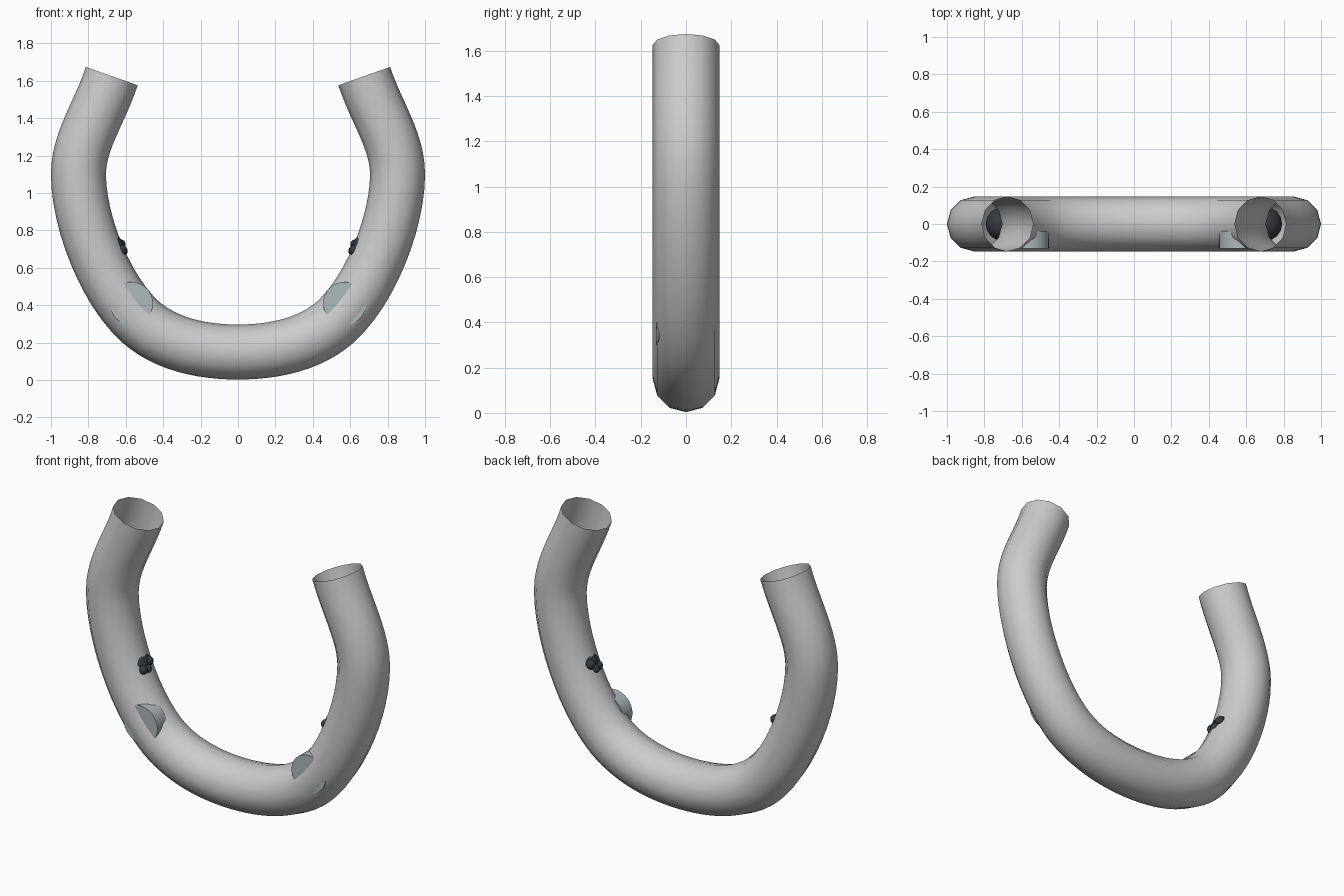
import bpy, math
from mathutils import Vector

if "Cube" in bpy.data.objects:
    bpy.data.objects.remove(bpy.data.objects["Cube"])


def material(name, rgb):
    m = bpy.data.materials.new(name)
    m.diffuse_color = (*rgb, 1)
    m.use_nodes = True
    m.node_tree.nodes["Principled BSDF"].inputs["Base Color"].default_value = m.diffuse_color
    return m


steel = material("blue_grey", (0.42, 0.48, 0.5))
dark = material("dark_grey", (0.04, 0.045, 0.05))

# Curved open tube: centreline (left handle, point, right handle) on the +x half
half = [((-0.2, 0.15), (0, 0.15), (0.2, 0.15)),
        ((0.39, 0.195), (0.52, 0.31), (0.71, 0.48)),
        ((0.853, 0.85), (0.853, 1.1), (0.853, 1.28)),
        ((0.737, 1.435), (0.675, 1.625), (0.65, 1.70))]
flip = lambda p: (-p[0], p[1])
path = [tuple(flip(p) for p in reversed(k)) for k in reversed(half[1:])] + half

# Sample the centreline and sweep a 12-sided ring along it
from mathutils.geometry import interpolate_bezier
pts = []
for a, b in zip(path, path[1:]):
    seg = interpolate_bezier(*[Vector((p[0], 0, p[1])) for p in (a[1], a[2], b[0], b[1])], 13)
    pts += seg if not pts else seg[1:]
SIDES, R = 12, 0.147
verts, faces = [], []
for i, p in enumerate(pts):
    t = (pts[min(i + 1, len(pts) - 1)] - pts[max(i - 1, 0)]).normalized()
    n = Vector((-t.z, 0, t.x))
    for k in range(SIDES):
        a = 2 * math.pi * k / SIDES
        verts.append(p + R * (math.cos(a) * n + math.sin(a) * Vector((0, 1, 0))))
for i in range(len(pts) - 1):
    for k in range(SIDES):
        k2 = (k + 1) % SIDES
        faces.append((i * SIDES + k, i * SIDES + k2, (i + 1) * SIDES + k2, (i + 1) * SIDES + k))
mesh = bpy.data.meshes.new("curved_tube")
mesh.from_pydata(verts, [], faces)
mesh.shade_smooth()
tube = bpy.data.objects.new("curved_tube", mesh)
bpy.context.collection.objects.link(tube)


def finish(name, mat):
    o = bpy.context.object
    o.name = name
    o.data.materials.append(mat)
    bpy.ops.object.shade_smooth_by_angle(angle=math.radians(40))
    return o


for side, s in (("left", -1), ("right", 1)):
    # Round disc sunk into the front of the tube
    bpy.ops.mesh.primitive_cylinder_add(vertices=32, radius=0.115, depth=0.09,
                                        location=(s * 0.57, -0.086, 0.41),
                                        rotation=(math.pi / 2, 0, 0))
    finish(side + "_disc", steel)
    # Dark knob inside the tube, with small lobes breaking the inner wall
    lobes = [(0.70, 0, 0.70, 0.092), (0.622, -0.035, 0.695, 0.028),
             (0.628, 0.03, 0.725, 0.028), (0.616, 0.0, 0.69, 0.026)]
    for i, (x, y, z, r) in enumerate(lobes):
        bpy.ops.mesh.primitive_uv_sphere_add(segments=16, ring_count=10, radius=r,
                                             location=(s * x, y, z))
        finish(f"{side}_knob_{i}", dark)
